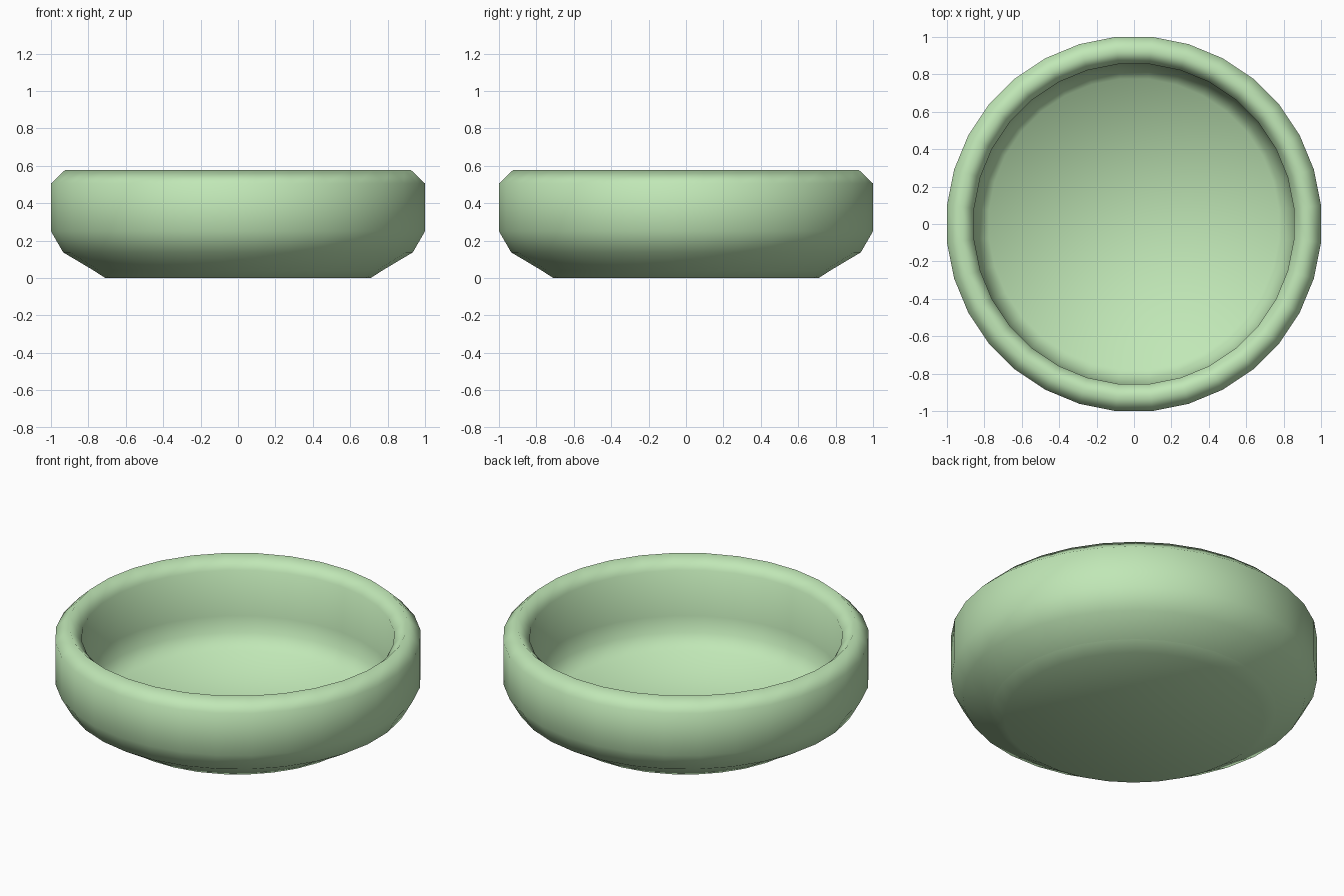
import bpy, bmesh, math

if "Cube" in bpy.data.objects:
    bpy.data.objects.remove(bpy.data.objects["Cube"])

SEG = 32

# Outer wall from base to rim, then inner wall down to the floor: (radius, height)
PROFILE = [(0.71, 0.0), (0.78, 0.045), (0.935, 0.137), (1.0, 0.25), (1.0, 0.505),
           (0.925, 0.577), (0.855, 0.505), (0.855, 0.23), (0.83, 0.14), (0.775, 0.055)]
FOOT_RING = 1  # crease where the foot meets the body


def lathe(name, profile, sharp_ring):
    bm = bmesh.new()
    scale = 1 / math.cos(math.pi / SEG)  # flats of the polygon reach the radius
    rings = []
    for r, z in profile:
        ring = []
        for i in range(SEG):
            a = 2 * math.pi * (i + 0.5) / SEG
            ring.append(bm.verts.new((r * scale * math.cos(a), r * scale * math.sin(a), z)))
        rings.append(ring)
    for low, high in zip(rings, rings[1:]):
        for i in range(SEG):
            j = (i + 1) % SEG
            bm.faces.new((low[i], low[j], high[j], high[i]))
    bm.faces.new(rings[0][::-1])   # underside
    bm.faces.new(rings[-1])        # bowl floor
    bmesh.ops.recalc_face_normals(bm, faces=bm.faces)
    # Smooth everywhere except the foot crease
    for f in bm.faces:
        f.smooth = True
    for i in range(SEG):
        bm.edges.get((rings[sharp_ring][i], rings[sharp_ring][(i + 1) % SEG])).smooth = False
    mesh = bpy.data.meshes.new(name)
    bm.to_mesh(mesh)
    bm.free()
    obj = bpy.data.objects.new(name, mesh)
    bpy.context.collection.objects.link(obj)
    return obj


# Bowl body
bowl = lathe("bowl", PROFILE, FOOT_RING)
mat = bpy.data.materials.new("pale_green")
mat.diffuse_color = (0.53, 0.80, 0.47, 1)
mat.use_nodes = True
mat.node_tree.nodes["Principled BSDF"].inputs["Base Color"].default_value = mat.diffuse_color
bowl.data.materials.append(mat)
